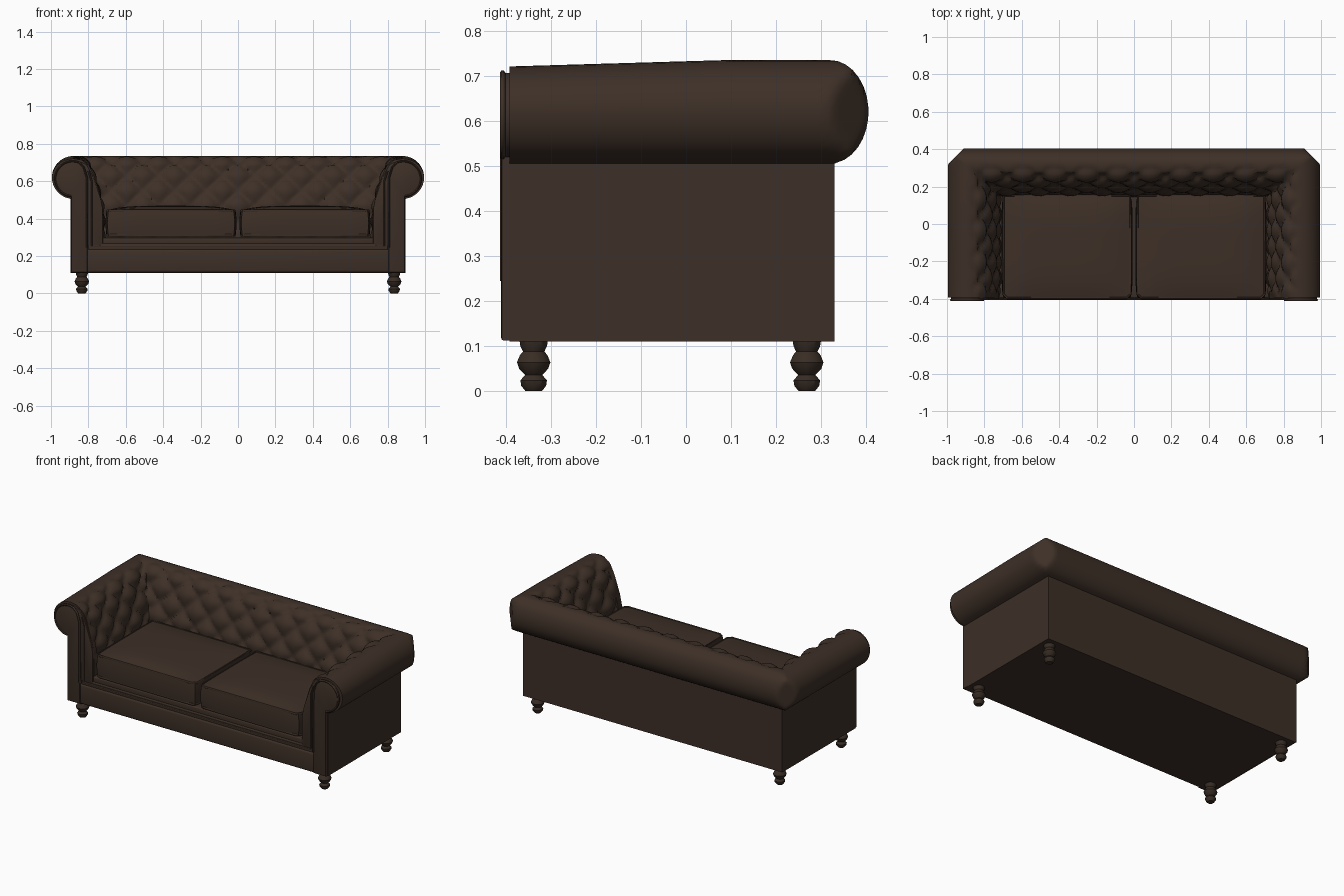
import bpy, bmesh, math
from mathutils import Vector

if "Cube" in bpy.data.objects:
    bpy.data.objects.remove(bpy.data.objects["Cube"])


def material(name, rgb):
    m = bpy.data.materials.new(name)
    m.diffuse_color = (*rgb, 1)
    m.use_nodes = True
    m.node_tree.nodes["Principled BSDF"].inputs["Base Color"].default_value = m.diffuse_color
    return m


LEATHER = material("dark brown leather", (0.047, 0.029, 0.020))
WOOD = material("dark brown wood", (0.040, 0.026, 0.018))


def finish(name, bm, mat=LEATHER, angle=40):
    bmesh.ops.recalc_face_normals(bm, faces=bm.faces)
    me = bpy.data.meshes.new(name)
    bm.to_mesh(me)
    bm.free()
    me.materials.append(mat)
    ob = bpy.data.objects.new(name, me)
    bpy.context.collection.objects.link(ob)
    bpy.ops.object.select_all(action='DESELECT')
    ob.select_set(True)
    bpy.context.view_layer.objects.active = ob
    bpy.ops.object.shade_smooth_by_angle(angle=math.radians(angle))
    return ob


def box(name, lo, hi, bevel=0.0):
    bm = bmesh.new()
    bmesh.ops.create_cube(bm, size=1)
    for v in bm.verts:
        v.co = [lo[i] + (v.co[i] + 0.5) * (hi[i] - lo[i]) for i in range(3)]
    if bevel:
        bmesh.ops.bevel(bm, geom=bm.edges[:], offset=bevel, segments=3,
                        profile=0.5, affect='EDGES')
    return finish(name, bm)


def prism(name, pts, y0, y1, bevel=0.0):
    """Extrude an x-z outline from y0 (front) to y1 (back)."""
    bm = bmesh.new()
    f = bm.faces.new([bm.verts.new((x, y0, z)) for x, z in pts])
    front = f.edges[:]
    ext = bmesh.ops.extrude_face_region(bm, geom=[f], use_keep_orig=True)
    for v in ext['geom']:
        if isinstance(v, bmesh.types.BMVert):
            v.co.y = y1
    if bevel:
        bmesh.ops.bevel(bm, geom=front, offset=bevel, segments=2,
                        profile=0.5, affect='EDGES')
    return finish(name, bm)


def piping(name, pts, r=0.006, closed=False):
    """Round cord following a list of points."""
    cu = bpy.data.curves.new(name, 'CURVE')
    cu.dimensions = '3D'
    cu.bevel_depth = r
    cu.bevel_resolution = 1
    sp = cu.splines.new('POLY')
    sp.points.add(len(pts) - 1)
    for p, c in zip(sp.points, pts):
        p.co = (*c, 1)
    sp.use_cyclic_u = closed
    tmp = bpy.data.objects.new(name + "_path", cu)
    bpy.context.collection.objects.link(tmp)
    bpy.context.view_layer.update()
    me = bpy.data.meshes.new_from_object(
        tmp.evaluated_get(bpy.context.evaluated_depsgraph_get()))
    bpy.data.objects.remove(tmp)
    bm = bmesh.new()
    bm.from_mesh(me)
    return finish(name, bm, angle=60)


def arc(cx, cz, r, a0, a1, n):
    return [(cx + r * math.cos(math.radians(a0 + (a1 - a0) * i / n)),
             cz + r * math.sin(math.radians(a0 + (a1 - a0) * i / n)))
            for i in range(n + 1)]


# Rolled arm and back section: offset from the outer wall, height
W, B, F = 0.895, 0.33, -0.392
outer = [(0, 0.11), (0, 0.3), (0, 0.505)] + arc(-0.015, 0.62, 0.115, -80, 90, 14)
slope = [(-0.015, 0.735), (-0.06, 0.727), (-0.10, 0.69), (-0.125, 0.63),
         (-0.15, 0.55), (-0.168, 0.48), (-0.175, 0.40), (-0.175, 0.27)]
inner = []
for (a, b), (c, d) in zip(slope, slope[1:]):
    n = max(1, round(math.hypot(c - a, d - b) / 0.014))
    inner += [(a + (c - a) * i / n, b + (d - b) * i / n) for i in range(1, n + 1)]
profile = outer + inner
arcs, total = [], 0.0
for i, p in enumerate(profile):
    if i >= len(outer):
        total += math.dist(p, profile[i - 1])
    arcs.append(total)


def tuft(s, v):
    """Diamond quilting: 0 at buttons and pleats, 1 in the middle of a pad."""
    w = (v - 0.075) / 0.085
    return abs(math.sin(math.pi * (s / 0.17 + w / 2))
               * math.sin(math.pi * (s / 0.17 - w / 2))) ** 0.5


def station(kind, t):
    """One cross-section of the shell; kind is side +1 / -1, or 0 for the back."""
    ring = []
    for i, (d, z) in enumerate(profile):
        y_end = B + d * (0.75 if d > 0 else 1)
        x, y = (kind * (W + d), F + t * (y_end - F)) if kind else \
               ((W + d) * (1 - 2 * t), y_end)
        if arcs[i] > 0:
            a, b = profile[i - 1], profile[min(i + 1, len(profile) - 1)]
            nrm = Vector((b[1] - a[1], a[0] - b[0])).normalized()
            fade = min(1, arcs[i] / 0.06) * min(1, max(0, y - F) / 0.05)
            amt = (0.034 * tuft(x if not kind else y - 0.05, arcs[i]) - 0.022) * fade
            dx = nrm.x * amt
            z += nrm.y * amt
            if kind:
                x += kind * dx
            else:
                y += dx
                x += dx * (1 if t == 0 else -1 if t == 1 else 0)
        # soften the outer roll corners and lower the arm fronts a little
        over = abs(x) + y - 1.315
        if over > 0:
            x -= math.copysign(over / 2, x)
            y -= over / 2
        if z > 0.62:
            z -= 0.014 * max(0, (0.1 - y) / 0.5) * (z - 0.62) / 0.11
        ring.append((x, y, z))
    return ring


NS, NB = 36, 92
stations = [station(1, i / NS) for i in range(NS)]
stations += [station(0, i / NB) for i in range(NB + 1)]
stations += [station(-1, i / NS) for i in reversed(range(NS))]
bm = bmesh.new()
grid = [[bm.verts.new(p) for p in ring] for ring in stations]
for r0, r1 in zip(grid, grid[1:]):
    for j in range(len(profile) - 1):
        bm.faces.new((r0[j], r0[j + 1], r1[j + 1], r1[j]))
for ring in (grid[0], grid[-1]):
    bm.faces.new(ring)
finish("tufted_arms_and_back", bm, angle=50)

# Buttons at the pleat crossings of the back
bm = bmesh.new()
for row, (y, z) in enumerate([(0.243, 0.677), (0.208, 0.60), (0.183, 0.52)]):
    off = 0 if row % 2 else 0.085
    for k in range(-4, 5):
        x = k * 0.17 + off
        if abs(x) < 0.72:
            res = bmesh.ops.create_icosphere(bm, subdivisions=1, radius=0.011)
            bmesh.ops.translate(bm, verts=res['verts'], vec=(x, y + 0.012, z))
finish("back_buttons", bm)

# Base, front rail and stepped ledge below the cushions
box("base", (-0.89, -0.39, 0.11), (0.89, 0.325, 0.295))
box("front_rail", (-0.81, -0.407, 0.112), (0.81, -0.3, 0.236), 0.012)
box("ledge_lower", (-0.80, -0.399, 0.23), (0.80, -0.3, 0.268), 0.006)
box("ledge_upper", (-0.73, -0.394, 0.26), (0.73, -0.3, 0.298), 0.006)
piping("ledge_cord", [(-0.79, -0.401, 0.252), (0.79, -0.401, 0.252)], 0.005)

# Arm fronts: recessed stile, raised scroll panel and cords
scroll = [(0.805, 0.112), (0.893, 0.112), (0.893, 0.52)] + \
    arc(0.884, 0.613, 0.094, -70, 110, 14) + [(0.825, 0.675), (0.808, 0.62)]
stile = [(0.722, 0.27), (0.735, 0.255), (0.81, 0.255), (0.81, 0.62),
         (0.85, 0.705), (0.81, 0.69), (0.772, 0.62), (0.735, 0.51), (0.722, 0.45)]
for side, label in ((1, "right"), (-1, "left")):
    prism(label + "_arm_stile", [(side * x, z) for x, z in stile], -0.401, -0.36, 0.004)
    prism(label + "_scroll_panel", [(side * x, z) for x, z in scroll], -0.410, -0.37, 0.006)
    piping(label + "_scroll_cord", [(side * x, -0.407, z) for x, z in scroll[2:]]
           + [(side * 0.807, -0.407, 0.245)], 0.006)
    piping(label + "_stile_cord",
           [(side * x, -0.401, z) for x, z in ((0.782, 0.25), (0.782, 0.60), (0.80, 0.655))],
           0.005)

# Two puffed seat cushions with welt cords
for side, label in ((1, "right"), (-1, "left")):
    bm = bmesh.new()
    bmesh.ops.create_cube(bm, size=2)
    bmesh.ops.subdivide_edges(bm, edges=bm.edges[:], cuts=11, use_grid_fill=True)
    for v in bm.verts:
        u, w, h = v.co
        crown = (1 - u ** 4) * (1 - w ** 4)
        # pull the vertical corners in for a rounded outline
        corner = 1 - 0.03 * (u * w) ** 8
        bulge = 0.985 + 0.015 * (1 - h * h)
        z = 0.375 + h * 0.07 + (0.024 * crown if h > 0.99 else 0)
        v.co = (side * (0.358 + 0.35 * u * corner * bulge),
                -0.122 + 0.283 * w * corner * bulge, z)
    finish(label + "_cushion", bm, angle=45)
    for z in (0.311, 0.443):
        x0, x1, y0, y1 = 0.02, 0.697, -0.396, 0.152
        loop = [(x0 + 0.02, y0), (x1 - 0.02, y0), (x1, y0 + 0.02), (x1, y1),
                (x0, y1), (x0, y0 + 0.02)]
        piping(label + "_cushion_cord", [(side * x, y, z) for x, y in loop], 0.007, True)

# Turned feet
turning = [(0, 0), (0.019, 0), (0.029, 0.012), (0.031, 0.024), (0.02, 0.036),
           (0.034, 0.05), (0.039, 0.064), (0.032, 0.08), (0.025, 0.088),
           (0.031, 0.1), (0.033, 0.112)]
for sx, lx in ((1, "right"), (-1, "left")):
    for y, ly in ((-0.338, "front"), (0.268, "back")):
        bm = bmesh.new()
        vs = [bm.verts.new((r, 0, z)) for r, z in turning]
        es = [bm.edges.new(e) for e in zip(vs, vs[1:])]
        bmesh.ops.spin(bm, geom=vs + es, cent=(0, 0, 0), axis=(0, 0, 1),
                       angle=2 * math.pi, steps=10)
        bmesh.ops.remove_doubles(bm, verts=bm.verts, dist=0.0005)
        bmesh.ops.translate(bm, verts=bm.verts, vec=(sx * 0.835, y, 0))
        finish(f"{ly}_{lx}_foot", bm, WOOD, 35)
